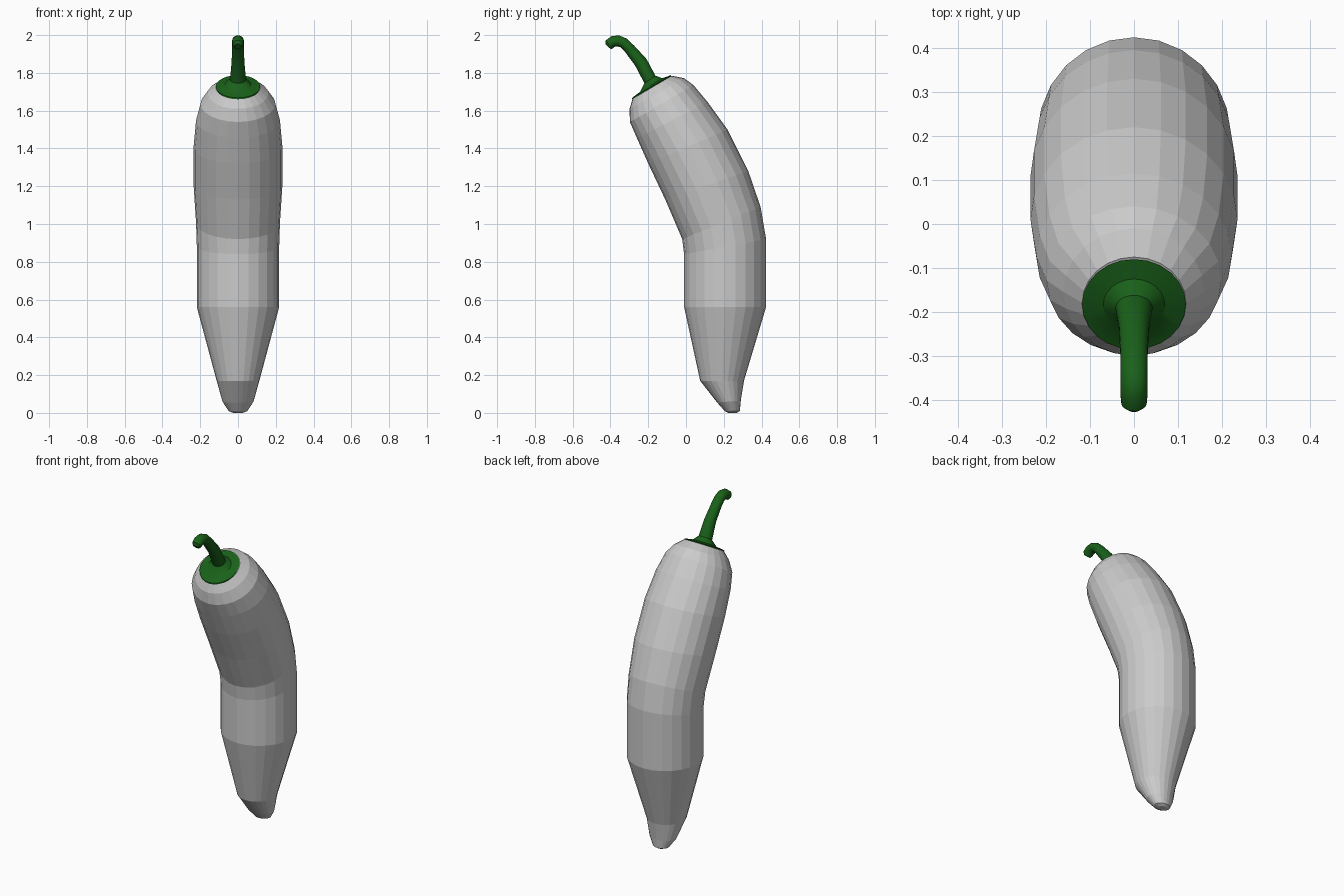
import bpy, bmesh, math
from mathutils import Vector

if "Cube" in bpy.data.objects:
    bpy.data.objects.remove(bpy.data.objects["Cube"])


def loft(name, rings, sides, color=None):
    """Skin elliptical rings: (front y, front z, back y, back z, half width)."""
    bm = bmesh.new()
    loops = []
    for fy, fz, by, bz, hx in rings:
        c = Vector((0, (fy + by) / 2, (fz + bz) / 2))
        v = Vector((0, (by - fy) / 2, (bz - fz) / 2))
        loop = []
        for i in range(sides):
            a = 2 * math.pi * i / sides
            loop.append(bm.verts.new(c + Vector((hx * math.cos(a), 0, 0)) + v * math.sin(a)))
        loops.append(loop)
    for lo, hi in zip(loops, loops[1:]):
        for i in range(sides):
            j = (i + 1) % sides
            bm.faces.new((lo[i], lo[j], hi[j], hi[i]))
    bm.faces.new(loops[0][::-1])
    bm.faces.new(loops[-1])
    bmesh.ops.recalc_face_normals(bm, faces=bm.faces)
    mesh = bpy.data.meshes.new(name)
    bm.to_mesh(mesh)
    bm.free()
    ob = bpy.data.objects.new(name, mesh)
    bpy.context.collection.objects.link(ob)
    if color:
        mat = bpy.data.materials.new(name + "_color")
        mat.diffuse_color = color
        mat.use_nodes = True
        mat.node_tree.nodes["Principled BSDF"].inputs["Base Color"].default_value = mat.diffuse_color
        mesh.materials.append(mat)
    return ob


# Faceted pepper body, tip to shoulder
loft("pepper_body", [
    (.225, .00, .27, .00, .025),
    (.205, .01, .285, .01, .05),
    (.165, .055, .29, .065, .082),
    (.075, .17, .307, .17, .113),
    (-.01, .56, .424, .56, .218),
    (-.01, .84, .424, .92, .218),
    (-.02, .92, .395, 1.09, .222),
    (-.11, 1.13, .33, 1.28, .235),
    (-.20, 1.32, .22, 1.50, .235),
    (-.26, 1.455, .115, 1.645, .222),
    (-.297, 1.54, .04, 1.735, .198),
    (-.299, 1.61, -.01, 1.772, .16),
    (-.283, 1.662, -.075, 1.785, .118),
], 24)

# Flared green cap and hooked stem
stem = loft("stem", [
    (-.285, 1.66, -.08, 1.78, .115),
    (-.285, 1.668, -.08, 1.788, .118),
    (-.243, 1.70, -.125, 1.772, .07),
    (-.22, 1.745, -.162, 1.785, .042),
    (-.27, 1.84, -.208, 1.872, .034),
    (-.328, 1.918, -.275, 1.945, .031),
    (-.345, 1.935, -.315, 1.982, .031),
    (-.362, 1.94, -.355, 1.999, .031),
    (-.378, 1.938, -.395, 1.994, .031),
    (-.388, 1.93, -.425, 1.972, .029),
    (-.398, 1.925, -.427, 1.953, .019),
], 24, (.01, .12, .01, 1))
bpy.context.view_layer.objects.active = stem
stem.select_set(True)
bpy.ops.object.shade_smooth_by_angle(angle=math.radians(30))
